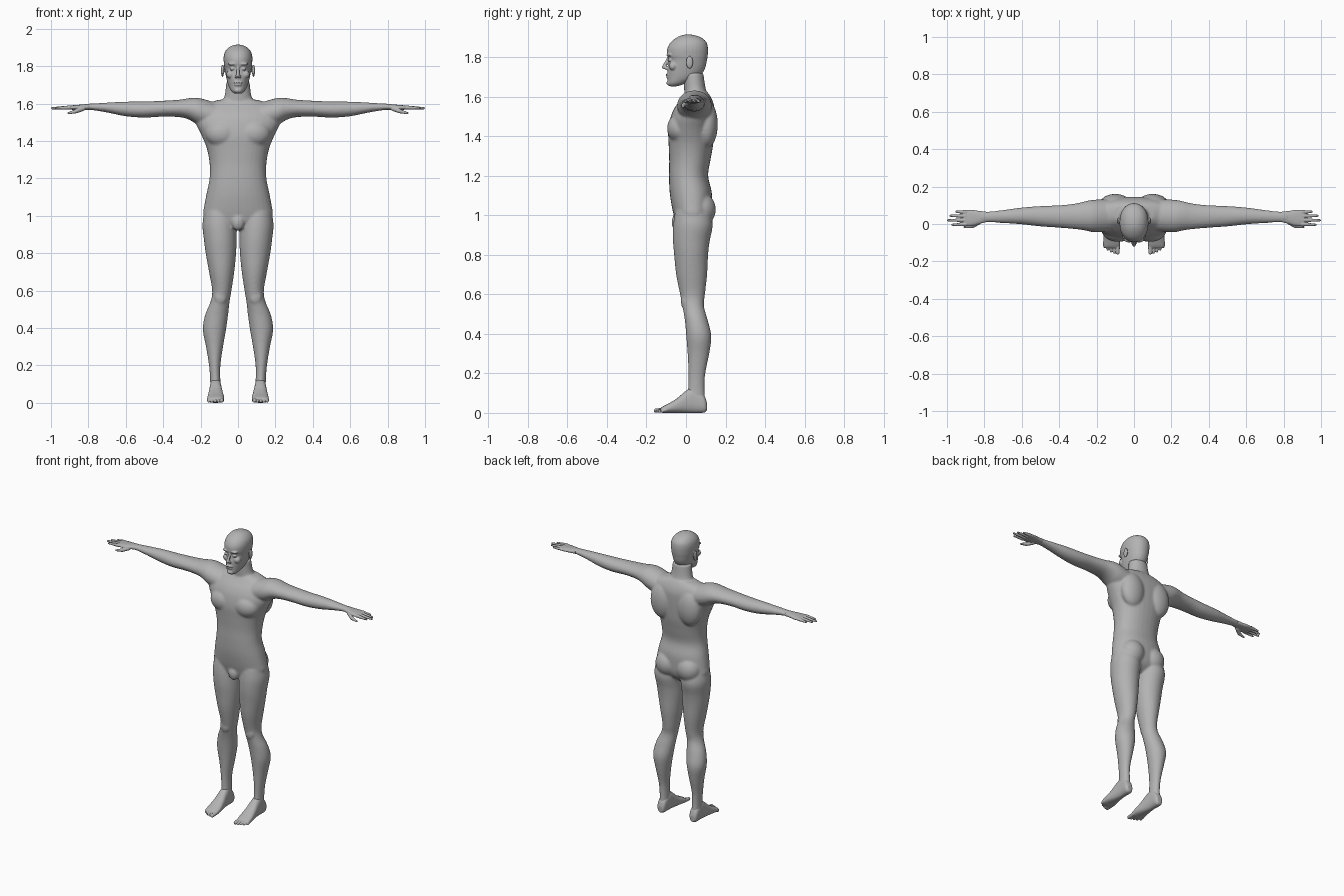
import bpy
import bmesh
from math import cos, sin, pi, copysign
from mathutils import Matrix, Vector

cube = bpy.data.objects.get("Cube")
if cube:
    bpy.data.objects.remove(cube, do_unlink=True)

# One matte grey for the whole figure
GREY = (0.45, 0.45, 0.45, 1.0)
skin = bpy.data.materials.new("plain grey")
skin.use_nodes = True
skin.diffuse_color = GREY
shader = next(n for n in skin.node_tree.nodes if n.type == "BSDF_PRINCIPLED")
shader.inputs["Base Color"].default_value = GREY
shader.inputs["Roughness"].default_value = 0.7


def smooth_rows(rows, steps=4):
    """Catmull-Rom interpolation between section rows."""
    result = []
    for i in range(len(rows) - 1):
        before, start = rows[max(i - 1, 0)], rows[i]
        end, after = rows[i + 1], rows[min(i + 2, len(rows) - 1)]
        for k in range(steps):
            t = k / steps
            result.append([
                b + 0.5 * t * (c - a + t * (2 * a - 5 * b + 4 * c - d
                                            + t * (3 * (b - c) + d - a)))
                for a, b, c, d in zip(before, start, end, after)])
    result.append(rows[-1])
    return result


def loft(bm, axis, rows, power=2.0, sides=32):
    """Closed skin through sections: position, low/high of the other two axes."""
    others = [i for i in range(3) if i != axis]
    rings = []
    for position, a_low, a_high, b_low, b_high in smooth_rows(rows):
        ring = []
        for i in range(sides):
            angle = 2 * pi * i / sides
            u, v = [copysign(abs(f) ** (2 / power), f)
                    for f in (cos(angle), sin(angle))]
            point = Vector((0, 0, 0))
            point[axis] = position
            point[others[0]] = (a_low + a_high + u * (a_high - a_low)) / 2
            point[others[1]] = (b_low + b_high + v * (b_high - b_low)) / 2
            ring.append(bm.verts.new(point))
        rings.append(ring)
    for lower, upper in zip(rings, rings[1:]):
        for i in range(sides):
            j = (i + 1) % sides
            bm.faces.new((lower[i], lower[j], upper[j], upper[i]))
    bm.faces.new(rings[0])
    bm.faces.new(rings[-1])


def symmetric(rows):
    return [(z, -half, half, front, back) for z, half, front, back in rows]


def blob(bm, centre, size):
    bmesh.ops.create_uvsphere(bm, u_segments=24, v_segments=16, radius=1,
                              matrix=Matrix.LocRotScale(centre, None, Vector(size)))


def digit(bm, start, end, r_start, r_end):
    """Round-ended taper for fingers, toes and the nose."""
    start, end = Vector(start), Vector(end)
    span = end - start
    place = Matrix.LocRotScale((start + end) / 2, span.to_track_quat("Z", "Y"), None)
    bmesh.ops.create_cone(bm, cap_ends=True, segments=16, radius1=r_start,
                          radius2=r_end, depth=span.length, matrix=place)
    blob(bm, start, [r_start] * 3)
    blob(bm, end, [r_end] * 3)


def mirror_all(bm, keep=True):
    geometry = bm.verts[:] + bm.edges[:] + bm.faces[:]
    if keep:
        copy = bmesh.ops.duplicate(bm, geom=geometry)["geom"]
        verts = [g for g in copy if isinstance(g, bmesh.types.BMVert)]
    else:
        verts = bm.verts[:]
    bmesh.ops.scale(bm, vec=(-1, 1, 1), verts=verts)


def finish(name, bm, voxel, passes):
    """Fuse the overlapping volumes into one soft skin."""
    bmesh.ops.recalc_face_normals(bm, faces=bm.faces[:])
    mesh = bpy.data.meshes.new(name)
    bm.to_mesh(mesh)
    bm.free()
    mesh.materials.append(skin)
    mesh.shade_smooth()
    obj = bpy.data.objects.new(name, mesh)
    bpy.context.scene.collection.objects.link(obj)
    fuse = obj.modifiers.new("fuse", "REMESH")
    fuse.mode = "VOXEL"
    fuse.voxel_size = voxel
    fuse.use_smooth_shade = True
    soften = obj.modifiers.new("soften", "SMOOTH")
    soften.factor = 0.5
    soften.iterations = passes


# Body: arm, leg and muscle volumes on one side, then mirrored
body = bmesh.new()
loft(body, 0, [
    (.12, -.04, .13, 1.46, 1.605), (.21, -.045, .13, 1.485, 1.63),
    (.26, -.035, .122, 1.513, 1.629), (.31, -.028, .11, 1.527, 1.621),
    (.4, -.02, .1, 1.53, 1.615), (.5, -.013, .096, 1.525, 1.611),
    (.6, -.002, .088, 1.532, 1.61), (.7, .005, .075, 1.552, 1.605),
    (.78, .009, .066, 1.565, 1.6), (.83, .005, .067, 1.567, 1.597)])
loft(body, 2, [
    (1.02, .015, .18, -.055, .12), (.95, .008, .19, -.065, .135),
    (.87, .008, .182, -.066, .12), (.8, .01, .173, -.06, .112),
    (.7, .02, .155, -.05, .107), (.6, .035, .138, -.03, .096),
    (.54, .045, .147, -.018, .091), (.47, .053, .176, -.006, .11),
    (.39, .064, .188, .001, .128), (.3, .08, .171, .008, .118),
    (.2, .094, .155, .012, .098), (.12, .094, .149, .01, .094),
    (.04, .09, .15, .0, .1)])
blob(body, (.08, .075, 1.03), (.082, .076, .085))     # buttock
blob(body, (.1, .105, 1.46), (.085, .056, .12))       # shoulder blade
blob(body, (.085, -.03, 1.44), (.09, .066, .075))     # chest muscle
blob(body, (.093, -.008, .565), (.032, .018, .04))    # kneecap
mirror_all(body)

# Torso and neck
loft(body, 2, symmetric([
    (.925, .05, -.02, .07), (.96, .14, -.05, .11), (1.0, .185, -.062, .128),
    (1.05, .181, -.073, .132), (1.12, .168, -.083, .13), (1.2, .152, -.086, .112),
    (1.28, .152, -.085, .124), (1.36, .167, -.088, .138), (1.43, .195, -.09, .143),
    (1.5, .228, -.077, .145), (1.55, .222, -.054, .143), (1.59, .19, -.022, .13),
    (1.62, .105, .0, .112)]), power=2.2)
loft(body, 2, symmetric([
    (1.56, .12, -.005, .125), (1.61, .086, -.008, .11),
    (1.65, .07, -.01, .098), (1.72, .062, -.012, .088)]))
blob(body, (0, -.045, .965), (.035, .028, .045))      # groin
finish("body", body, 0.0065, 8)

# Head: skull, then the face details
head = bmesh.new()
blob(head, (.083, .018, 1.775), (.008, .018, .033))   # ear
blob(head, (.03, -.08, 1.786), (.014, .012, .009))    # eye
blob(head, (.028, -.083, 1.812), (.026, .016, .009))  # brow
blob(head, (.04, -.065, 1.755), (.022, .022, .022))   # cheek
digit(head, (.009, -.1, 1.744), (.006, -.104, 1.748), .008, .008)
mirror_all(head)
loft(head, 2, symmetric([
    (1.653, .018, -.083, -.045), (1.668, .037, -.092, .0), (1.7, .053, -.093, .065),
    (1.74, .063, -.094, .095), (1.785, .071, -.088, .106), (1.81, .075, -.096, .11),
    (1.845, .077, -.094, .111), (1.875, .07, -.078, .104), (1.898, .052, -.05, .08),
    (1.911, .028, -.022, .045), (1.915, .006, .0, .02)]), power=2.15)
digit(head, (0, -.09, 1.795), (0, -.112, 1.75), .006, .01)   # nose
blob(head, (0, -.091, 1.712), (.025, .012, .006))            # upper lip
blob(head, (0, -.09, 1.7), (.021, .011, .006))               # lower lip
blob(head, (0, -.084, 1.67), (.022, .015, .014))             # chin
finish("head", head, 0.0035, 4)

for side in ("left", "right"):
    # Hand: flat palm, four fingers and a low thumb
    hand = bmesh.new()
    loft(hand, 0, [
        (.79, .01, .066, 1.567, 1.598), (.83, .0, .07, 1.566, 1.595),
        (.87, -.011, .076, 1.566, 1.592), (.91, -.01, .075, 1.568, 1.588)], power=2.3)
    for y, tip in ((.066, .95), (.044, .981), (.02, .994), (-.004, .97)):
        digit(hand, (.9, y * .93 + .002, 1.579), (tip, y, 1.575), .011, .006)
    digit(hand, (.83, .01, 1.573), (.865, -.012, 1.559), .013, .011)
    digit(hand, (.865, -.012, 1.559), (.905, -.016, 1.549), .011, .006)

    # Foot: heel to ball, with five toes
    foot = bmesh.new()
    loft(foot, 1, [
        (.106, .105, .137, .012, .05), (.09, .092, .149, .001, .09),
        (.04, .089, .151, .0, .13), (.0, .085, .154, .0, .112),
        (-.04, .079, .159, .0, .078), (-.08, .074, .164, .0, .052),
        (-.115, .076, .164, .0, .034), (-.128, .082, .158, .004, .024)], power=2.4)
    for i in range(5):
        radius = .0115 if i == 0 else .0085
        x = .087 + .0175 * i
        digit(foot, (x, -.1, .016), (x, -.153 + .002 * i * i, radius),
              radius + .001, radius - .001)

    if side == "right":
        mirror_all(hand, keep=False)
        mirror_all(foot, keep=False)
    finish(side + "_hand", hand, 0.0025, 2)
    finish(side + "_foot", foot, 0.003, 2)
